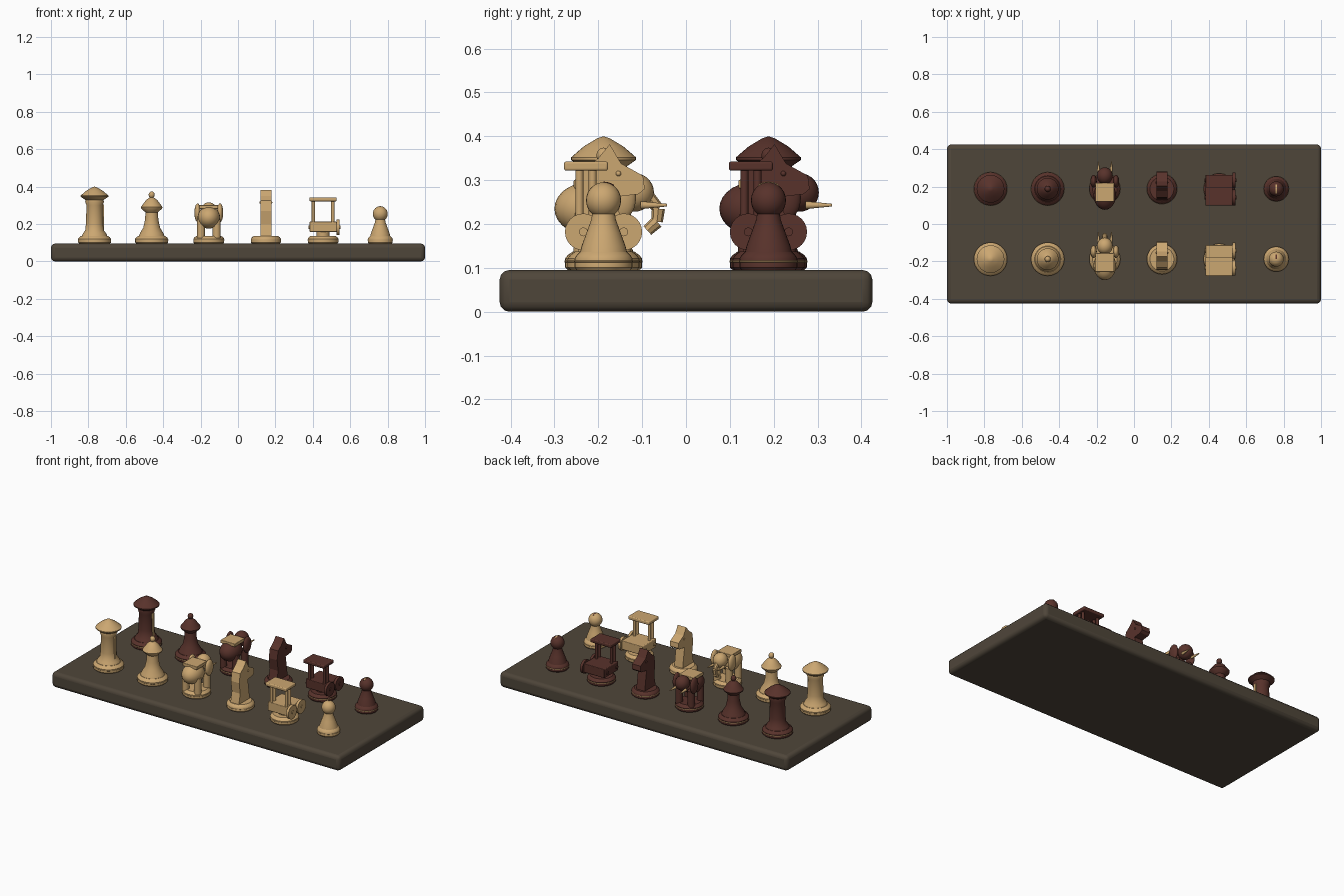
import bpy, bmesh, math
from mathutils import Vector

if "Cube" in bpy.data.objects:
    bpy.data.objects.remove(bpy.data.objects["Cube"])


def material(name, rgb):
    m = bpy.data.materials.new(name)
    m.diffuse_color = (*rgb, 1)
    m.use_nodes = True
    m.node_tree.nodes["Principled BSDF"].inputs["Base Color"].default_value = m.diffuse_color
    return m


BOARD = material("dark board wood", (0.078, 0.061, 0.042))
LIGHT = material("pale wood", (0.60, 0.385, 0.165))
DARK = material("red brown wood", (0.098, 0.032, 0.024))
TOP = 0.095  # board surface height


def finish(bm, name, mat, loc=(0, 0, 0), smooth=True, bevel=0):
    bmesh.ops.recalc_face_normals(bm, faces=bm.faces)
    me = bpy.data.meshes.new(name)
    bm.to_mesh(me)
    bm.free()
    ob = bpy.data.objects.new(name, me)
    bpy.context.collection.objects.link(ob)
    ob.location = loc
    me.materials.append(mat)
    if bevel:
        mod = ob.modifiers.new("bevel", 'BEVEL')
        mod.width, mod.segments = bevel, 3
    if smooth:
        bpy.ops.object.select_all(action='DESELECT')
        ob.select_set(True)
        bpy.context.view_layer.objects.active = ob
        bpy.ops.object.shade_smooth_by_angle(angle=math.radians(35))
    return ob


def lathe(name, mat, loc, profile, n=32):
    """Turn (radius, height) points around the z axis."""
    bm = bmesh.new()
    rings = []
    for r, z in profile:
        if r < 1e-5:
            rings.append([bm.verts.new((0, 0, z))])
        else:
            rings.append([bm.verts.new((r * math.cos(2 * math.pi * i / n),
                                        r * math.sin(2 * math.pi * i / n), z)) for i in range(n)])
    for a, b in zip(rings, rings[1:]):
        for i in range(n):
            j = (i + 1) % n
            if len(a) == 1:
                bm.faces.new((a[0], b[i], b[j]))
            elif len(b) == 1:
                bm.faces.new((a[i], a[j], b[0]))
            else:
                bm.faces.new((a[i], a[j], b[j], b[i]))
    if len(rings[0]) > 1:
        bm.faces.new(rings[0])
    if len(rings[-1]) > 1:
        bm.faces.new(rings[-1])
    return finish(bm, name, mat, loc)


def box(name, mat, loc, size, bevel=0):
    bm = bmesh.new()
    bmesh.ops.create_cube(bm, size=1)
    bmesh.ops.scale(bm, vec=size, verts=bm.verts)
    return finish(bm, name, mat, loc, bevel > 0, bevel)


def ball(name, mat, loc, radii):
    bm = bmesh.new()
    bmesh.ops.create_uvsphere(bm, u_segments=24, v_segments=14, radius=1)
    bmesh.ops.scale(bm, vec=radii, verts=bm.verts)
    return finish(bm, name, mat, loc)


def rod(name, mat, a, b, r1, r2=None, n=16):
    a, b = Vector(a), Vector(b)
    bm = bmesh.new()
    bmesh.ops.create_cone(bm, cap_ends=True, segments=n, radius1=r1,
                          radius2=r1 if r2 is None else r2, depth=(b - a).length)
    bmesh.ops.rotate(bm, matrix=(b - a).to_track_quat('Z', 'Y').to_matrix(), verts=bm.verts)
    return finish(bm, name, mat, (a + b) / 2)


def slab(name, mat, loc, outline, width):
    """Extrude a (y, z) outline along x."""
    bm = bmesh.new()
    f = bm.faces.new([bm.verts.new((-width / 2, y, z)) for y, z in outline])
    ext = bmesh.ops.extrude_face_region(bm, geom=[f])
    bmesh.ops.translate(bm, vec=(width, 0, 0),
                        verts=[v for v in ext["geom"] if isinstance(v, bmesh.types.BMVert)])
    return finish(bm, name, mat, loc, False)


def foot(mat, x, y, r):
    # round base with a thin pale band
    lathe("piece_base", mat, (x, y, TOP), [(r * .93, 0), (r, .006), (r, .026), (r * .93, .034), (r * .8, .042)])
    lathe("base_band", LIGHT, (x, y, TOP), [(r, .017), (r + .0012, .018), (r + .0012, .021), (r, .022)])


def king(mat, x, y):
    foot(mat, x, y, .088)
    lathe("king_column", mat, (x, y, 0), [(.07, .132), (.062, .15), (.05, .165), (.046, .2), (.043, .3),
          (.05, .318), (.048, .328), (.074, .346), (.074, .352), (.045, .377), (.015, .395), (0, .4)])
    box("king_column_inlay", LIGHT, (x + .046, y, .23), (.008, .018, .15))


def queen(mat, x, y):
    foot(mat, x, y, .088)
    lathe("queen_body", mat, (x, y, 0), [(.07, .132), (.062, .152), (.045, .18), (.036, .22), (.033, .262),
          (.056, .283), (.058, .29), (.045, .308), (.03, .328), (.018, .337), (.009, .342), (.012, .35)])
    ball("queen_finial", mat, (x, y, .356), (.016, .016, .018))


def elephant(mat, x, y):
    foot(mat, x, y, .082)
    ball("elephant_body", mat, (x, y - .035, .235), (.06, .077, .06))
    ball("elephant_head", mat, (x, y + .07, .272), (.042, .045, .044))
    for s in (-1, 1):
        for dy in (-.048, .042):
            rod("elephant_leg", mat, (x + s * .042, y + dy, .125), (x + s * .042, y + dy, .225), .021)
        ball("elephant_ear", mat, (x + s * .06, y + .04, .26), (.017, .034, .05))
        rod("elephant_tusk", LIGHT, (x + s * .033, y + .085, .243), (x + s * .036, y + .145, .243), .009, .003)
    if mat is LIGHT:
        path = [(.1, .265), (.125, .235), (.122, .205), (.1, .185)]
        for (a, b), (c, d) in zip(path, path[1:]):
            rod("elephant_trunk", mat, (x, y + a, b), (x, y + c, d), .015, .013, 8)
    box("elephant_saddle", LIGHT, (x, y - .018, .291), (.1, .1, .02), .003)


def knight(mat, x, y):
    foot(mat, x, y, .08)
    slab("knight_head", mat, (x, y, 0), [(-.06, .13), (-.045, .2), (-.055, .27), (-.045, .325), (-.012, .35),
         (.014, .382), (.04, .338), (.09, .31), (.094, .28), (.08, .268), (.03, .262), (.04, .2), (.05, .13)], .058)
    for s in (-1, 1):
        ball("knight_eye", mat, (x + s * .029, y + .034, .315), (.006, .006, .006))


def cart(mat, x, y):
    foot(mat, x, y, .082)
    rod("cart_stem", mat, (x, y, .13), (x, y, .17), .035)
    box("cart_body", mat, (x, y + .005, .185), (.145, .14, .055), .004)
    for dy in (-.046, .046):
        rod("cart_wheel", mat, (x + .072, y + dy, .182), (x + .088, y + dy, .182), .042, n=24)
        rod("cart_axle", mat, (x - .078, y + dy, .182), (x + .092, y + dy, .182), .01)
    for s in (-1, 1):
        for dy in (-.055, -.025):
            rod("canopy_post", mat, (x + s * .052, y + dy, .2), (x + s * .052, y + dy, .325), .009)
    box("cart_canopy", mat, (x, y - .04, .332), (.145, .1, .021), .005)


def pawn(mat, x, y):
    foot(mat, x, y, .066)
    lathe("pawn_body", mat, (x, y, 0), [(.054, .134), (.05, .15), (.039, .18), (.028, .21), (.025, .23)])
    ball("pawn_head", mat, (x, y, .254), (.04, .04, .041))
    # thin inlay over the top of the head
    inlay = DARK if mat is LIGHT else LIGHT
    lo = 0 if mat is LIGHT else -35
    arc = [math.radians(lo + (35 - lo) * i / 8) for i in range(9)]
    outline = [(.0425 * math.sin(a), .0425 * math.cos(a)) for a in arc]
    outline += [(.037 * math.sin(a), .037 * math.cos(a)) for a in reversed(arc)]
    slab("pawn_inlay", inlay, (x, y, .254), outline, .006)


# board
box("board", BOARD, (0, 0, TOP / 2), (2, .85, TOP), .022)

# two rows of six pieces
for row_mat, row_y in ((LIGHT, -.188), (DARK, .188)):
    for i, piece in enumerate((king, queen, elephant, knight, cart, pawn)):
        piece(row_mat, -.767 + .3055 * i, row_y)
